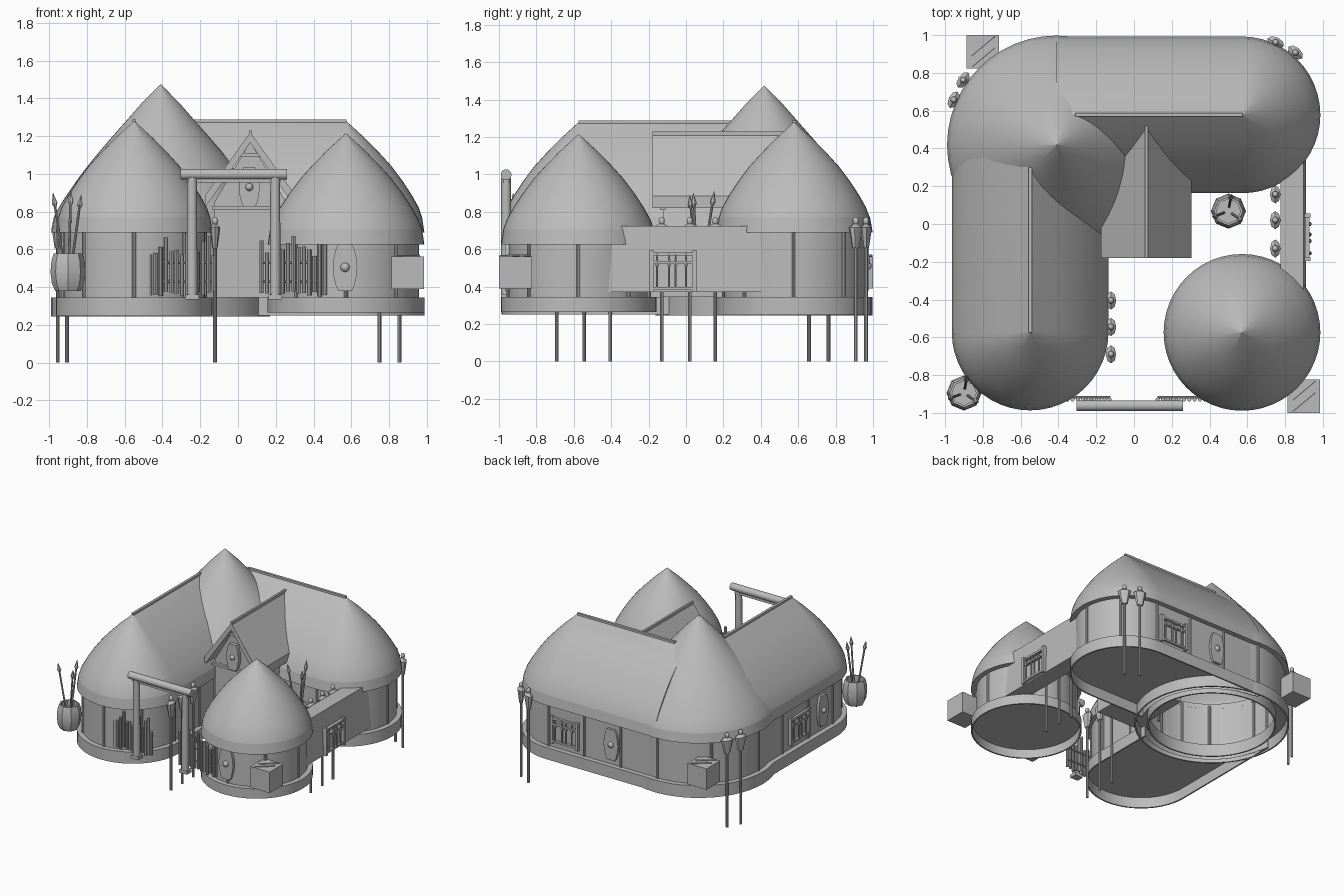
import bpy, bmesh, math, random
from mathutils import Vector, Matrix

random.seed(4)
if "Cube" in bpy.data.objects:
    bpy.data.objects.remove(bpy.data.objects["Cube"])

grey = bpy.data.materials.new("plain_grey")
grey.use_nodes = True
grey.diffuse_color = (0.5, 0.5, 0.5, 1)
grey.node_tree.nodes["Principled BSDF"].inputs["Base Color"].default_value = (0.5, 0.5, 0.5, 1)
HALL = Vector((-0.41, 0.418))


def finish(name, bm, angle=35):
    bmesh.ops.remove_doubles(bm, verts=bm.verts, dist=0.0005)
    bmesh.ops.recalc_face_normals(bm, faces=bm.faces)
    mesh = bpy.data.meshes.new(name)
    bm.to_mesh(mesh)
    bm.free()
    mesh.materials.append(grey)
    ob = bpy.data.objects.new(name, mesh)
    bpy.context.collection.objects.link(ob)
    bpy.context.view_layer.objects.active = ob
    ob.select_set(True)
    bpy.ops.object.shade_smooth_by_angle(angle=math.radians(angle))
    ob.select_set(False)
    return ob


def outline(c, u, r, n=24, cut=0):
    """A circle round c, or with a direction u a round-ended strip that runs
    along u until it meets the circle of radius cut round the corner hall."""
    c = Vector(c)
    if u is None:
        angles = [math.pi * i / n for i in range(2 * n)]
        return [c + Vector((math.cos(t), math.sin(t))) * r for t in angles]
    u = Vector(u)
    side = Vector((u.y, -u.x))
    pts = []
    for i in range(n + 1):
        p = c + side * r * (1 - 2 * i / n)
        d = HALL - p
        pts.append(p + u * (d.dot(u) - math.sqrt(max(0, cut ** 2 - d.dot(side) ** 2))))
    for i in range(n + 1):
        t = math.pi * i / n
        pts.append(c - side * r * math.cos(t) - u * r * math.sin(t))
    return pts


def loft(name, c, u, profile, cap=False, n=24, cut=0):
    bm = bmesh.new()
    rings = [[bm.verts.new((p.x, p.y, z)) for p in outline(c, u, r, n, cut)] for r, z in profile]
    for lo, hi in zip(rings, rings[1:]):
        for i in range(len(lo)):
            j = (i + 1) % len(lo)
            bm.faces.new((lo[i], lo[j], hi[j], hi[i]))
    if cap:
        bm.faces.new(rings[-1])
    return finish(name, bm)


def rod(bm, p, q, r1, r2=None, seg=10):
    p, q = Vector(p), Vector(q)
    d = q - p
    m = Matrix.Translation((p + q) / 2) @ d.to_track_quat('Z', 'Y').to_matrix().to_4x4()
    bmesh.ops.create_cone(bm, cap_ends=True, segments=seg, radius1=r1,
                          radius2=r1 if r2 is None else r2, depth=d.length, matrix=m)


def box(bm, lo, hi):
    lo, hi = Vector(lo), Vector(hi)
    m = Matrix.Translation((lo + hi) / 2) @ Matrix.Diagonal((*(hi - lo), 1))
    bmesh.ops.create_cube(bm, size=1, matrix=m)


def prism(bm, pts, y0, y1):
    """Extrude an (x, z) outline from y0 to y1, closed at both ends."""
    near, far = ([bm.verts.new((x, y, z)) for x, z in pts] for y in (y0, y1))
    bm.faces.new(near)
    bm.faces.new(far)
    for i in range(len(pts)):
        j = (i + 1) % len(pts)
        bm.faces.new((near[i], near[j], far[j], far[i]))


def place(ob, x, y, z, facing):
    """Turn a part whose front is -y so it faces the given compass angle."""
    ob.location = (x, y, z)
    ob.rotation_euler.z = math.radians(facing + 90)


# Houses: skirted floor, wall, wall posts, thatched roof and eave band
def house(name, c, u, rad, roof, eave, bottom, hollow=None):
    wall_r, lip = rad - 0.04, rad - 0.012
    base = [(wall_r - 0.01, 0.345), (rad, 0.345), (rad, bottom), (lip, bottom), (lip, 0.336)]
    if hollow:
        base += [(hollow + 0.012, 0.336), (hollow + 0.012, bottom), (hollow, bottom), (hollow, 0.345)]
    loft(name + "_base", c, u, base, cap=not hollow, cut=0.53)
    loft(name + "_wall", c, u, [(wall_r, 0.34), (wall_r, eave + 0.04)], cut=0.53)
    loft(name + "_roof", c, u, roof)
    loft(name + "_eave", c, u, [roof[-1], (rad, eave), (wall_r - 0.01, eave)])
    bm = bmesh.new()
    spots = outline(c, u, wall_r, 4, 0.53)
    if u:
        along = Vector(u)
        side = along.orthogonal() * wall_r
        spots += [Vector(c) + along * t + side * s for t in (0.32, 0.65) for s in (-1, 1)]
    for p in spots:
        rod(bm, (p.x, p.y, 0.34), (p.x, p.y, eave + 0.02), 0.011)
    finish(name + "_wall_posts", bm)


thatch = [(0.001, 1.28), (0.1, 1.19), (0.18, 1.108), (0.24, 1.042), (0.3, 0.962),
          (0.35, 0.885), (0.385, 0.822), (0.403, 0.77)]
low_thatch = [(r, z - 0.065) for r, z in thatch]
high_thatch = [(0.001, 1.475), (0.1, 1.375), (0.19, 1.272), (0.28, 1.17), (0.36, 1.075),
               (0.43, 0.985), (0.51, 0.87), (0.555, 0.795), (0.567, 0.765)]
house("left_wing", (-0.55, -0.572), (0, 1), 0.415, thatch, 0.69, 0.25)
house("back_wing", (0.572, 0.578), (-1, 0), 0.415, thatch, 0.69, 0.25)
house("round_hut", (0.572, -0.574), None, 0.415, low_thatch, 0.625, 0.265)
house("corner_hall", HALL, None, 0.58, high_thatch, 0.69, 0.245, hollow=0.47)

bm = bmesh.new()
box(bm, (-0.56, -0.575, 1.265), (-0.54, 0.3, 1.288))
box(bm, (-0.31, 0.568, 1.265), (0.575, 0.588, 1.288))
box(bm, (0.057, -0.18, 1.205), (0.073, 0.52, 1.23))
finish("ridge_beams", bm)

# Gabled porch
px = 0.065
bm = bmesh.new()
prism(bm, [(px - 0.19, 0.345), (px + 0.19, 0.345), (px + 0.19, 0.85), (px, 1.17), (px - 0.19, 0.85)], -0.12, 0.4)
finish("porch_walls", bm)
bm = bmesh.new()
prism(bm, [(px, 1.22), (px + 0.24, 0.885), (px + 0.24, 0.82), (px, 1.165),
           (px - 0.24, 0.82), (px - 0.24, 0.885)], -0.18, 0.52)
finish("porch_roof", bm)
bm = bmesh.new()
box(bm, (px - 0.2, -0.14, 0.81), (px + 0.2, -0.11, 0.83))
box(bm, (px - 0.06, -0.14, 1.09), (px + 0.06, -0.11, 1.11))
finish("porch_cross_bars", bm)

# Covered link between the round hut and the back wing
bm = bmesh.new()
box(bm, (0.775, -0.48, 0.37), (0.897, 0.48, 0.725))
for v in bm.verts:
    if v.co.z < 0.5 and v.co.x > 0.8:
        v.co.x += 0.014
finish("link_passage", bm)

# Gateway
bm = bmesh.new()
for x in (-0.243, 0.197):
    rod(bm, (x, -0.962, 0.34), (x, -0.962, 0.98), 0.028, 0.026, 12)
    box(bm, (x - 0.036, -0.99, 0.335), (x + 0.036, -0.93, 0.36))
box(bm, (-0.27, -0.975, 0.955), (0.225, -0.945, 0.98))
rod(bm, (-0.305, -0.962, 0.998), (0.26, -0.962, 0.998), 0.029, None, 14)
finish("gateway", bm)

# Palisade
bm = bmesh.new()
for x0 in (-0.465, 0.125):
    for i in range(13):
        x = x0 + 0.028 * i
        rod(bm, (x, -0.93, 0.36 + random.uniform(-0.01, 0.02)),
            (x, -0.93, random.uniform(0.56, 0.69)), 0.011, None, 8)
    for z in (0.43, 0.53):
        rod(bm, (x0, -0.918, z), (x0 + 0.34, -0.918, z), 0.007)
finish("palisade", bm)


# Carved figures on poles
def pole_figure(x, y, facing):
    bm = bmesh.new()
    rod(bm, (0, 0, 0), (0, 0, 0.62), 0.01)
    body = bmesh.ops.create_cone(bm, cap_ends=True, segments=8, radius1=0.024, radius2=0.048,
                                 depth=0.11, matrix=Matrix.Translation((0, 0, 0.66)))
    cap = bmesh.ops.create_cone(bm, cap_ends=True, segments=8, radius1=0.048, radius2=0.016,
                                depth=0.02, matrix=Matrix.Translation((0, 0, 0.725)))
    for v in body["verts"] + cap["verts"]:
        v.co.y *= 0.58
    bmesh.ops.create_icosphere(bm, subdivisions=2, radius=0.02,
                               matrix=Matrix.Translation((0, 0, 0.75)) @ Matrix.Diagonal((0.85, 0.85, 1.15, 1)))
    place(finish("pole_figure", bm), x, y, 0, facing)


for y in (-0.69, -0.545, -0.405):
    pole_figure(-0.122, y, 0)
for y in (-0.13, 0.02, 0.157):
    pole_figure(0.748, y, 180)
for x, y, facing in ((0.75, 0.962, 65), (0.855, 0.908, 50), (-0.905, 0.762, 145), (-0.955, 0.658, 155)):
    pole_figure(x, y, facing)


# Shields
def shield(x, y, z, facing, size=1):
    bm = bmesh.new()
    half = [(0.035, -0.125), (0.048, -0.1), (0.06, -0.05), (0.065, 0), (0.06, 0.05), (0.048, 0.1), (0.035, 0.125)]
    prism(bm, half + [(-u, v) for u, v in reversed(half)], -0.02, 0.01)
    bmesh.ops.create_uvsphere(bm, u_segments=14, v_segments=8, radius=0.025,
                              matrix=Matrix.Translation((0, -0.015, 0)))
    ob = finish("shield", bm)
    ob.scale = (size, 1, size)
    place(ob, x, y, z, facing)


shield(0.567, -0.948, 0.505, -90)
shield(px - 0.005, -0.138, 0.93, -90, 0.85)
shield(0.0, 0.952, 0.51, 90)
shield(-0.924, -0.43, 0.51, 180)


# Weapon racks
def weapon_rack(x, y, z, facing):
    bm = bmesh.new()
    for u in (-0.115, 0.115):
        box(bm, (u - 0.011, -0.025, -0.11), (u + 0.011, 0.01, 0.115))
    for w in (-0.09, 0.05, 0.095):
        box(bm, (-0.125, -0.02, w - 0.008), (0.125, 0.005, w + 0.008))
    for u in (-0.085, -0.02, 0.015, 0.07):
        rod(bm, (u, -0.02, -0.085), (u, -0.02, 0.05), 0.006, None, 6)
        rod(bm, (u, -0.02, 0.03), (u, -0.02, 0.1), 0.012, 0.002, 6)
    place(finish("weapon_rack", bm), x, y, z, facing)


weapon_rack(0.91, -0.07, 0.48, 0)
weapon_rack(0.42, 0.953, 0.49, 90)
weapon_rack(-0.925, -0.13, 0.49, 180)


# Jars holding spears
def spear_jar(x, y):
    loft("spear_jar", (x, y), None, [(0.001, 0.38), (0.068, 0.38), (0.086, 0.42), (0.093, 0.48),
         (0.088, 0.54), (0.076, 0.578), (0.064, 0.578), (0.064, 0.53), (0.001, 0.53)], n=4)
    bm = bmesh.new()
    for angle, top in ((80, 0.91), (200, 0.9), (325, 0.89)):
        d = Vector((math.cos(math.radians(angle)), math.sin(math.radians(angle)), 0))
        foot, tip = Vector((x, y, 0.5)) + d * 0.02, Vector((x, y, top)) + d * 0.085
        neck, blade = foot.lerp(tip, 0.8), foot.lerp(tip, 0.86)
        rod(bm, foot, neck, 0.007, None, 8)
        rod(bm, neck, blade, 0.005, 0.016, 6)
        rod(bm, blade, tip, 0.016, 0.001, 6)
    finish("spears", bm)


spear_jar(-0.9, -0.895)
spear_jar(0.5, 0.068)

# Crates with loose planks on top
for x, y in ((0.9, -0.912), (-0.8, 0.912)):
    bm = bmesh.new()
    box(bm, (x - 0.086, y - 0.088, 0.39), (x + 0.086, y + 0.088, 0.562))
    for k in (-0.03, 0.03):
        rod(bm, (x - 0.06, y - 0.05 + k, 0.563), (x + 0.06, y + 0.05 + k, 0.566), 0.006, None, 6)
    finish("crate", bm)
